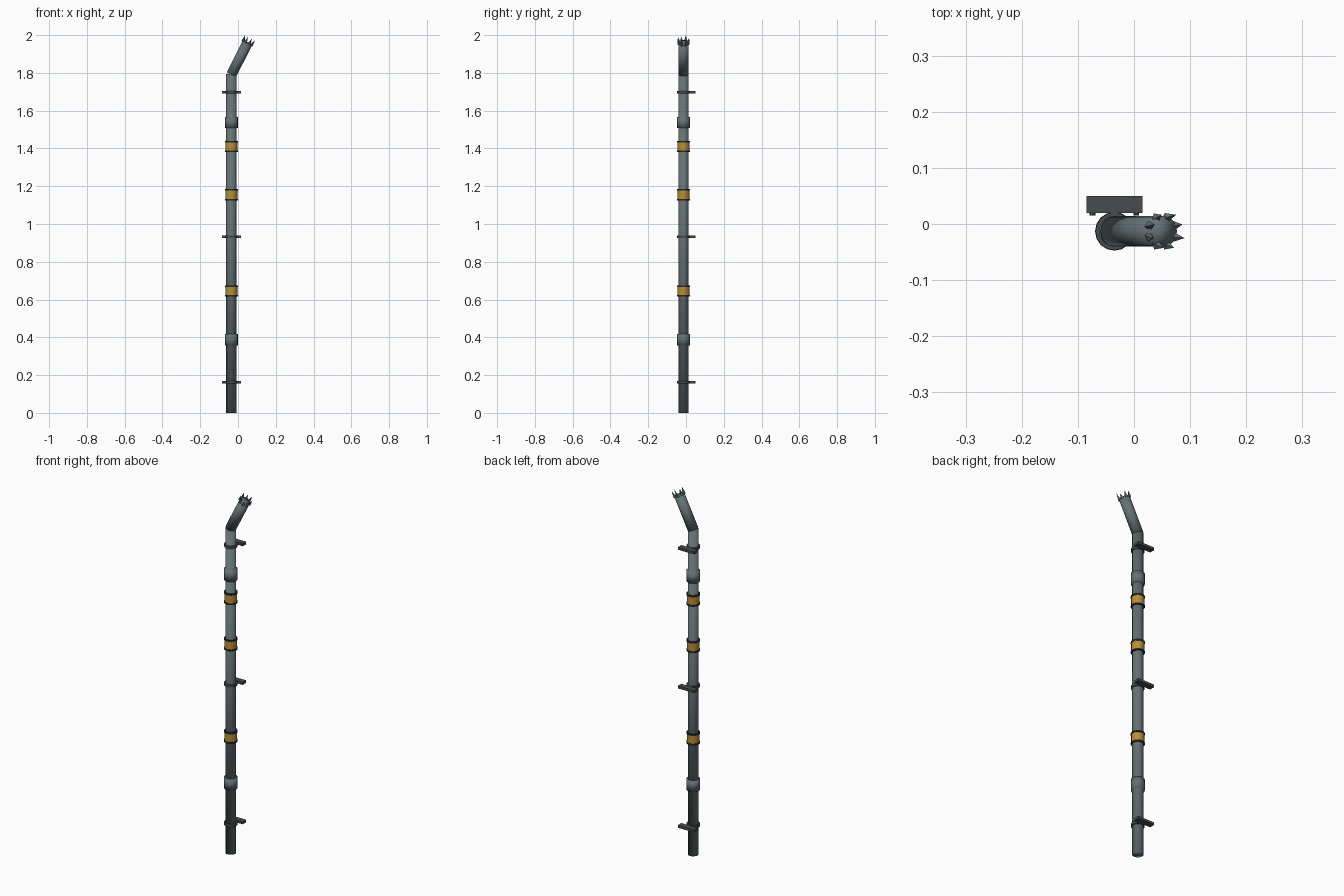
import bpy, math
from mathutils import Vector, Matrix

if "Cube" in bpy.data.objects:
    bpy.data.objects.remove(bpy.data.objects["Cube"])

PX, PY, R = -0.035, -0.013, 0.0275


def material(name, rgb):
    m = bpy.data.materials.new(name)
    m.diffuse_color = (*rgb, 1)
    m.use_nodes = True
    m.node_tree.nodes["Principled BSDF"].inputs["Base Color"].default_value = m.diffuse_color
    return m


STEEL = material("blue_grey_steel", (0.13, 0.165, 0.175))
DARK = material("dark_iron", (0.065, 0.072, 0.075))
BLACK = material("black_rim", (0.02, 0.022, 0.025))
GOLD = material("ochre_band", (0.48, 0.27, 0.04))


def finish(name, mat, smooth):
    o = bpy.context.object
    o.name = name
    o.data.materials.append(mat)
    if smooth == "all":
        bpy.ops.object.shade_smooth()
    elif smooth:
        bpy.ops.object.shade_smooth_by_angle(angle=math.radians(40))
    return o


def rod(name, a, b, r, mat, sides=16, smooth=True, r2=None):
    a, b = Vector(a), Vector(b)
    d = b - a
    rot = d.to_track_quat('Z', 'Y').to_euler()
    bpy.ops.mesh.primitive_cone_add(vertices=sides, radius1=r, radius2=r if r2 is None else r2,
                                    depth=d.length, location=(a + b) / 2, rotation=rot)
    return finish(name, mat, smooth)


def ring(name, z, h, r, mat, smooth=True):
    return rod(name, (PX, PY, z - h / 2), (PX, PY, z + h / 2), r, mat, smooth=smooth)


# main pipe and bent upper length
rod("main_pipe", (PX, PY, 0), (PX, PY, 1.793), R, STEEL, smooth="all")
base = Vector((PX, PY, 1.79))
end = Vector((0.052, PY, 1.963))
rod("bent_pipe", base, end, R, STEEL, smooth="all")

# torn metal shards around the broken end
axis = (end - base).normalized()
side = Vector((0, 1, 0))
across = side.cross(axis)
for i in range(8):
    a = math.tau * (i + 0.5) / 8
    out = across * math.cos(a) + side * math.sin(a)
    root = end + out * 0.026 - axis * 0.008
    tip = root + axis * (0.026, 0.034)[i % 2] + out * 0.006
    rod("torn_shard", root, tip, 0.009, STEEL, sides=4, smooth=False, r2=0.0)

# coupling sleeves
for z in (0.387, 1.537):
    ring("coupling_sleeve", z, 0.06, 0.034, STEEL, smooth="all")

# painted bands with black rims
for z in (0.645, 1.155, 1.41):
    ring("ochre_band", z, 0.05, 0.032, GOLD)
    for s in (-1, 1):
        ring("band_rim", z + s * 0.026, 0.008, 0.0345, BLACK)

# wall brackets with clamp collar and bolts
for z in (0.163, 0.932, 1.697):
    ring("clamp_collar", z, 0.014, 0.0335, DARK)
    bpy.ops.mesh.primitive_cube_add(size=1, location=(PX, 0.035, z))
    o = bpy.context.object
    o.data.transform(Matrix.Diagonal((0.10, 0.03, 0.014, 1)))
    finish("wall_bracket", DARK, False)
    for s in (-1, 1):
        x = PX + s * 0.039
        rod("bracket_bolt", (x, 0.022, z), (x, 0.015, z), 0.005, DARK, sides=8)
